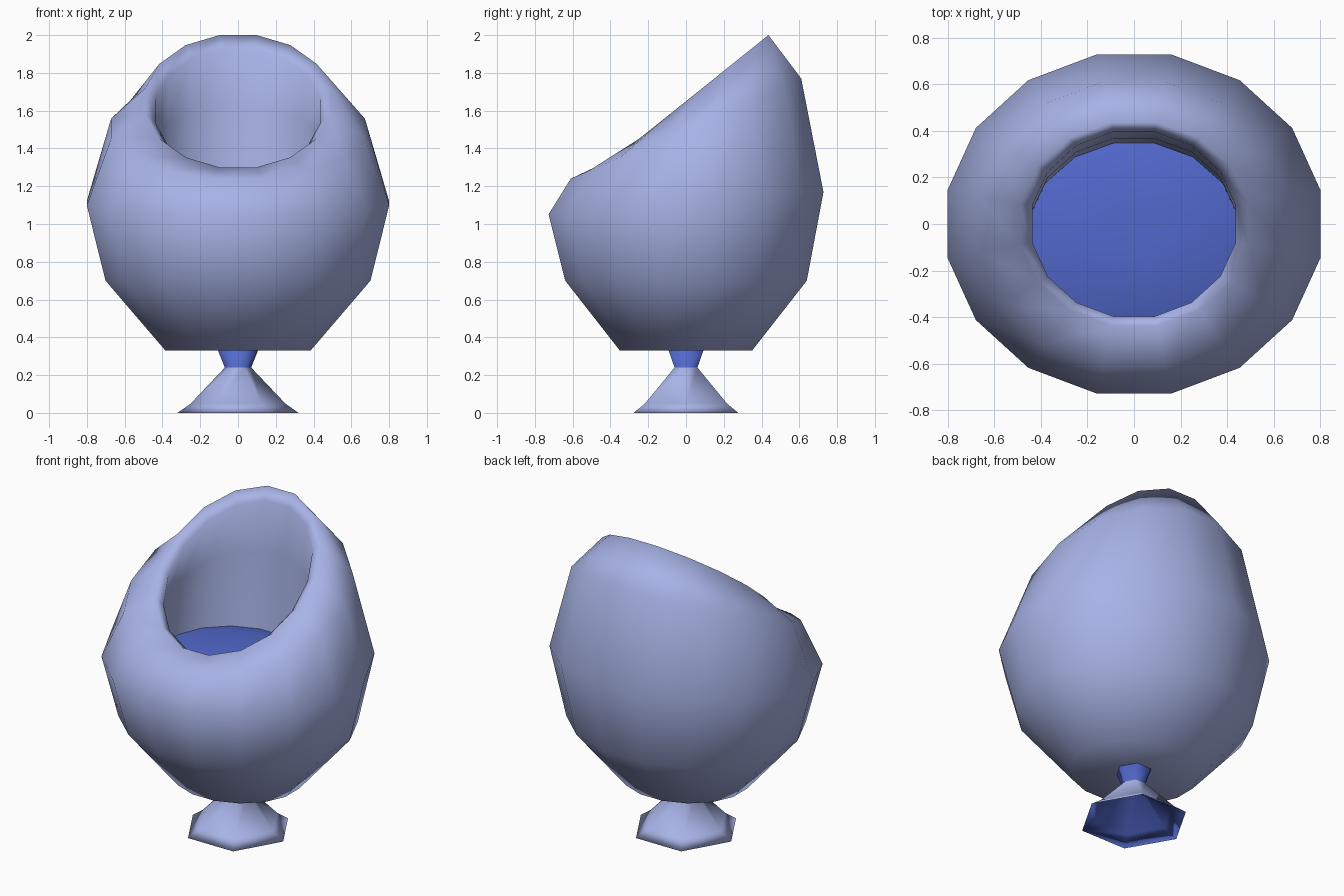
import bpy, bmesh, math

cube = bpy.data.objects.get("Cube")
if cube:
    bpy.data.objects.remove(cube, do_unlink=True)


def material(name, rgb):
    m = bpy.data.materials.new(name)
    m.use_nodes = True
    m.diffuse_color = (*rgb, 1)
    m.node_tree.nodes["Principled BSDF"].inputs["Base Color"].default_value = (*rgb, 1)
    return m


pale = material("pale lavender blue", (0.39, 0.45, 0.79))
blue = material("deep blue", (0.085, 0.14, 0.61))


def loft(name, rings, sides, offset, mat, angle):
    """Skin elliptical rings (rx, ry, z, tilt, y shift); tilt raises the back."""
    bm = bmesh.new()
    loops = []
    for rx, ry, z, tilt, dy in rings:
        loop = []
        for i in range(sides):
            a = 2 * math.pi * (i + offset) / sides
            loop.append(bm.verts.new((rx * math.cos(a), ry * math.sin(a) + dy,
                                      z + tilt * math.sin(a))))
        loops.append(loop)
    for low, high in zip(loops, loops[1:]):
        for i in range(sides):
            j = (i + 1) % sides
            bm.faces.new((low[i], low[j], high[j], high[i]))
    bm.faces.new(loops[0][::-1])
    bm.faces.new(loops[-1])
    mesh = bpy.data.meshes.new(name)
    bm.to_mesh(mesh)
    bm.free()
    obj = bpy.data.objects.new(name, mesh)
    bpy.context.collection.objects.link(obj)
    mesh.materials.append(mat)
    bpy.ops.object.select_all(action='DESELECT')
    obj.select_set(True)
    bpy.context.view_layer.objects.active = obj
    bpy.ops.object.shade_smooth_by_angle(angle=math.radians(angle))
    return obj


# Egg-shaped shell: outside up to the slanted rim, over the lip, down the well
loft("pod_shell", [
    (0.392, 0.357, 0.33, 0, 0),
    (0.715, 0.652, 0.70, 0, 0),
    (0.816, 0.742, 1.11, 0.06, 0),
    (0.685, 0.622, 1.505, 0.27, 0),
    (0.50, 0.445, 1.65, 0.357, 0),
    (0.445, 0.405, 1.60, 0.33, 0),
    (0.445, 0.395, 1.42, 0.20, -0.02),
    (0.455, 0.40, 1.09, 0, -0.045),
    (0.44, 0.385, 0.98, 0, -0.045),
], 16, 0.5, pale, 120)

# Gently domed seat cushion filling the well
loft("seat_cushion", [
    (0.43, 0.375, 1.02, 0, -0.045),
    (0.455, 0.40, 1.105, 0.015, -0.045),
    (0.32, 0.28, 1.14, 0.01, -0.045),
    (0.12, 0.105, 1.15, 0, -0.045),
], 16, 0.5, blue, 60)

# Hexagonal pedestal: hollow underside, flared foot, waist and neck
pedestal = loft("pedestal", [
    (0.05, 0.05, 0.22, 0, 0),
    (0.235, 0.235, 0.045, 0, 0),
    (0.32, 0.32, 0.0, 0, 0),
    (0.25, 0.25, 0.05, 0, 0),
    (0.07, 0.07, 0.24, 0, 0),
    (0.108, 0.108, 0.335, 0, 0),
], 6, 0, pale, 180)

# The underside and the neck face downward and are blue
pedestal.data.materials.append(blue)
for face in pedestal.data.polygons:
    if face.normal.z < -0.1:
        face.material_index = 1
